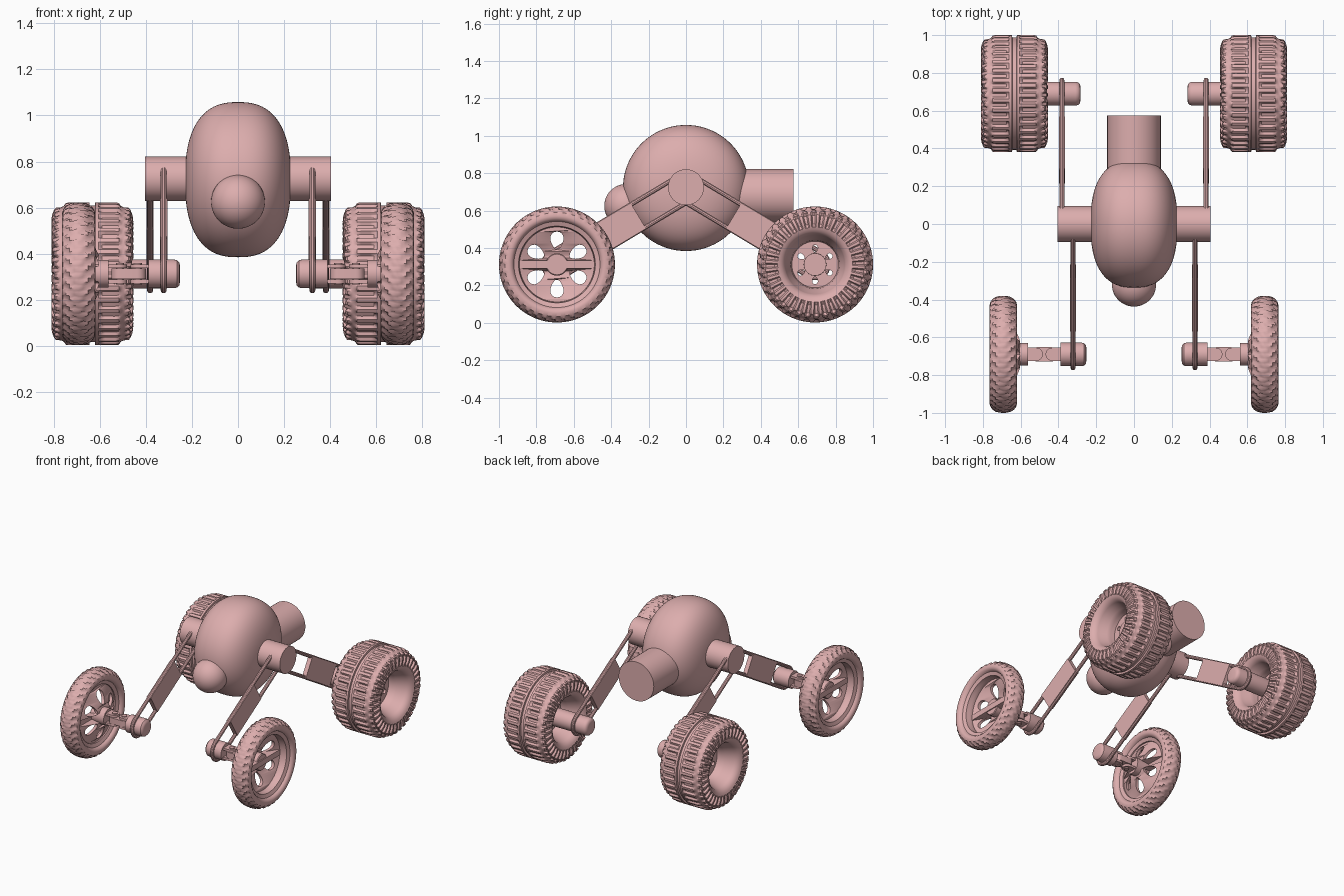
import bpy, bmesh, math
from mathutils import Vector

if "Cube" in bpy.data.objects:
    bpy.data.objects.remove(bpy.data.objects["Cube"])

PINK = bpy.data.materials.new("clay_pink")
PINK.diffuse_color = (0.72, 0.42, 0.42, 1)
PINK.use_nodes = True
PINK.node_tree.nodes["Principled BSDF"].inputs["Base Color"].default_value = PINK.diffuse_color
TAU = 2 * math.pi
AXLE_Z, WHEEL_Y, WHEEL_Z = 0.725, 0.69, 0.312


def finish(name, bm, mirror=False, angle=35):
    bmesh.ops.recalc_face_normals(bm, faces=bm.faces)
    me = bpy.data.meshes.new(name)
    bm.to_mesh(me)
    bm.free()
    me.materials.append(PINK)
    me.shade_smooth()
    me.set_sharp_from_angle(angle=math.radians(angle))
    ob = bpy.data.objects.new(name, me)
    bpy.context.collection.objects.link(ob)
    if mirror:
        ob.modifiers.new("both_sides", 'MIRROR')
    return ob


def skin(bm, rings, loop=False):
    n = len(rings)
    for i in range(n if loop else n - 1):
        a, b = rings[i], rings[(i + 1) % n]
        for j in range(len(a)):
            k = (j + 1) % len(a)
            bm.faces.new((a[j], a[k], b[k], b[j]))


def lathe(name, prof, centre=(0, 0, 0), axis='X', segs=48, mirror=False):
    """Revolve (along, radius) points about an axis, capping both ends."""
    bm, rings, c = bmesh.new(), [], Vector(centre)
    for a, r in prof:
        ring = []
        for j in range(segs):
            u, v = r * math.cos(TAU * j / segs), r * math.sin(TAU * j / segs)
            p = {'X': (a, u, v), 'Y': (u, a, v), 'Z': (u, v, a)}[axis]
            ring.append(bm.verts.new(c + Vector(p)))
        rings.append(ring)
    skin(bm, rings)
    bm.faces.new(rings[0])
    bm.faces.new(rings[-1])
    return finish(name, bm, mirror)


def tyre(name, centre, half, bands, lugs=36, depth=0.013, skew=0.0, sub=6):
    """Closed tyre ring; grooves are pressed in along the bands (start, end, phase, width)."""
    pts, s = [], 0.0
    for (a0, r0), (a1, r1) in zip(half, half[1:]):
        d = Vector((a1 - a0, r1 - r0))
        n = max(1, round(d.length / 0.014))
        for i in range(n):
            f = i / n
            pts.append((a0 + d.x * f, r0 + d.y * f, s + d.length * f, d.normalized()))
        s += d.length
    pts.append((*half[-1], s, d.normalized()))
    full = [(p, 1) for p in pts] + [(p, -1) for p in pts[-2:0:-1]]
    bm, rings, c = bmesh.new(), [], Vector(centre)
    for (a, r, s, t), side in full:
        ring = []
        for j in range(lugs * sub):
            cell = j / sub + (0.5 if side < 0 else 0)
            cut = any(s0 < s < s1 and (cell + ph + skew * s) % 1 < w - 1e-6
                      for s0, s1, ph, w in bands)
            k = depth if cut else 0
            aa, rr = side * (a + t.y * k), r - t.x * k
            th = TAU * j / (lugs * sub)
            ring.append(bm.verts.new(c + Vector((aa, rr * math.cos(th), rr * math.sin(th)))))
        rings.append(ring)
    skin(bm, rings, loop=True)
    return finish(name, bm, True, 40)


def curve_mesh(name, loops, cyclic, shape, mirror=True, **settings):
    """Turn curve loops into a mesh whose points pass through shape()."""
    cu = bpy.data.curves.new(name + "_path", 'CURVE')
    for key, val in settings.items():
        setattr(cu, key, val)
    for loop in loops:
        sp = cu.splines.new('POLY')
        sp.points.add(len(loop) - 1)
        for p, q in zip(sp.points, loop):
            p.co = (*q, 1)
        sp.use_cyclic_u = cyclic
    tmp = bpy.data.objects.new(name + "_path", cu)
    bpy.context.collection.objects.link(tmp)
    bm = bmesh.new()
    me = tmp.evaluated_get(bpy.context.evaluated_depsgraph_get()).to_mesh()
    bm.from_mesh(me)
    bpy.data.objects.remove(tmp)
    for v in bm.verts:
        v.co = shape(v.co)
    bmesh.ops.remove_doubles(bm, verts=bm.verts, dist=1e-5)
    return finish(name, bm, mirror)


def spoked_disc(name, centre, radius, hole_r, hole_len, hole_w, thick, dish):
    circle = [(radius * math.cos(TAU * i / 64), radius * math.sin(TAU * i / 64), 0) for i in range(64)]
    loops = [circle]
    for k in range(6):
        b, hole = TAU * k / 6 + math.pi / 2, []
        for i in range(20):
            u = math.cos(TAU * i / 20)
            x, y = hole_r + hole_len * u, hole_w * (0.8 + 0.25 * u) * math.sin(TAU * i / 20)
            hole.append((x * math.cos(b) - y * math.sin(b), x * math.sin(b) + y * math.cos(b), 0))
        loops.append(hole)
    c = Vector(centre)
    return curve_mesh(name, loops, True,
                      lambda p: c + Vector((p.z - dish * (radius - math.hypot(p.x, p.y)), p.x, p.y)),
                      dimensions='2D', fill_mode='BOTH', extrude=thick / 2)


def slot_plate(name, x0, x1, w, y, z, h):
    """Flat link with rounded ends."""
    bm, rings = bmesh.new(), []
    for dz in (-h / 2, h / 2):
        ring = []
        for cx, start in ((x1 - w, -math.pi / 2), (x0 + w, math.pi / 2)):
            for i in range(13):
                a = start + math.pi * i / 12
                ring.append(bm.verts.new((cx + w * math.cos(a), y + w * math.sin(a), z + dz)))
        rings.append(ring)
    skin(bm, rings)
    bm.faces.new(rings[0])
    bm.faces.new(rings[1])
    return finish(name, bm, True)


# Body: rounded drum turned about the x axis
E = 2 / 2.5
prof = []
for i in range(1, 48):
    t = math.pi * i / 48
    prof.append((-0.23 * math.copysign(abs(math.cos(t)) ** E, math.cos(t)), 0.337 * math.sin(t) ** E))
lathe("body", prof, (0, 0, 0.721), segs=80)
lathe("cross_axle", [(-0.405, 0.096), (0.405, 0.096)], (0, 0, AXLE_Z))
lathe("tail_cylinder", [(0.1, 0.142), (0.575, 0.142)], (0, 0, 0.68), 'Y', 64)
lathe("nose_ball", [(-0.117 * math.cos(math.pi * i / 24), 0.117 * math.sin(math.pi * i / 24) + 1e-4)
                    for i in range(25)], (0, -0.32, 0.625), 'Y')

# Suspension arms: rod loop round the wheel hub plus a filler plate
for part, side, x in (("front", -1, 0.323), ("rear", 1, 0.382)):
    u = Vector((0, side * WHEEL_Y, WHEEL_Z - AXLE_Z))
    length = u.length
    u.normalize()
    n = Vector((0, -side * u.z, abs(u.y))).normalized()
    n = (n - u * n.dot(u)).normalized()
    base, R = Vector((x, 0, AXLE_Z)), 0.072
    path = [base + n * R]
    for i in range(17):
        a = math.pi * i / 16
        path.append(base + u * (length + R * math.sin(a)) + n * R * math.cos(a))
    path.append(base - n * R)
    curve_mesh(part + "_arm_rods", [path], False, lambda p: p.copy(), dimensions='3D',
               bevel_depth=0.013, bevel_resolution=3)
    bm = bmesh.new()
    rings = [[bm.verts.new(base + u * t + n * (0.078 * b) + Vector((0.016 * a, 0, 0)))
              for a, b in ((-1, -1), (1, -1), (1, 1), (-1, 1))] for t in (0.297, 0.618)]
    skin(bm, rings)
    bm.faces.new(rings[0])
    bm.faces.new(rings[1])
    finish(part + "_arm_plate", bm, True)

# Rear wheels
rc = (0.633, WHEEL_Y, WHEEL_Z)
tyre("rear_tyre", rc,
     [(0, .297), (.011, .297), (.013, .31), (.1, .31), (.13, .306), (.15, .297), (.166, .278),
      (.175, .255), (.178, .23), (.173, .2), (.162, .178), (.145, .163), (.12, .154), (.06, .13), (0, .122)],
     [(.045, .165, 0, .34), (.14, .2, .5, .34), (.195, .26, 0, .5)])
spoked_disc("rear_wheel_disc", rc, 0.128, 0.085, 0.02, 0.018, 0.03, 0)
lathe("rear_hub", [(.283, .035), (.286, .05), (.296, .06), (.31, .063), (.6, .063), (.66, .06)],
      (0, WHEEL_Y, WHEEL_Z), mirror=True)

# Front wheels
fc = (0.692, -WHEEL_Y, WHEEL_Z)
tyre("front_tyre", fc,
     [(0, .31), (.02, .309), (.04, .304), (.056, .294), (.068, .278), (.073, .26), (.07, .245),
      (.06, .235), (.05, .23), (.04, .205), (0, .2)],
     [(.004, .03, 0, .34), (.035, .075, .3, .5)], depth=0.01, skew=12)
spoked_disc("front_wheel_disc", (fc[0] - 0.02, fc[1], fc[2]), 0.208, 0.128, 0.048, 0.042, 0.022, 0.45)
lathe("front_wheel_hub", [(-.13, .06), (-.02, .06), (-.015, .055)], fc, mirror=True)
lathe("front_hub", [(.252, .035), (.255, .05), (.265, .06), (.28, .062), (.388, .062)],
      (0, -WHEEL_Y, WHEEL_Z), mirror=True)

# Steering joint: middle link, forks above and below, two pins
slot_plate("joint_link", 0.40, 0.55, 0.038, -WHEEL_Y, WHEEL_Z, 0.045)
for dz, tag in ((0.033, "upper"), (-0.033, "lower")):
    slot_plate(tag + "_inner_fork", 0.355, 0.468, 0.035, -WHEEL_Y, WHEEL_Z + dz, 0.016)
    slot_plate(tag + "_outer_fork", 0.482, 0.6, 0.035, -WHEEL_Y, WHEEL_Z + dz, 0.016)
for x, tag in ((0.436, "inner"), (0.513, "outer")):
    lathe(tag + "_joint_pin", [(-0.047, 0.018), (0.047, 0.018)], (x, -WHEEL_Y, WHEEL_Z), 'Z', 20, True)
